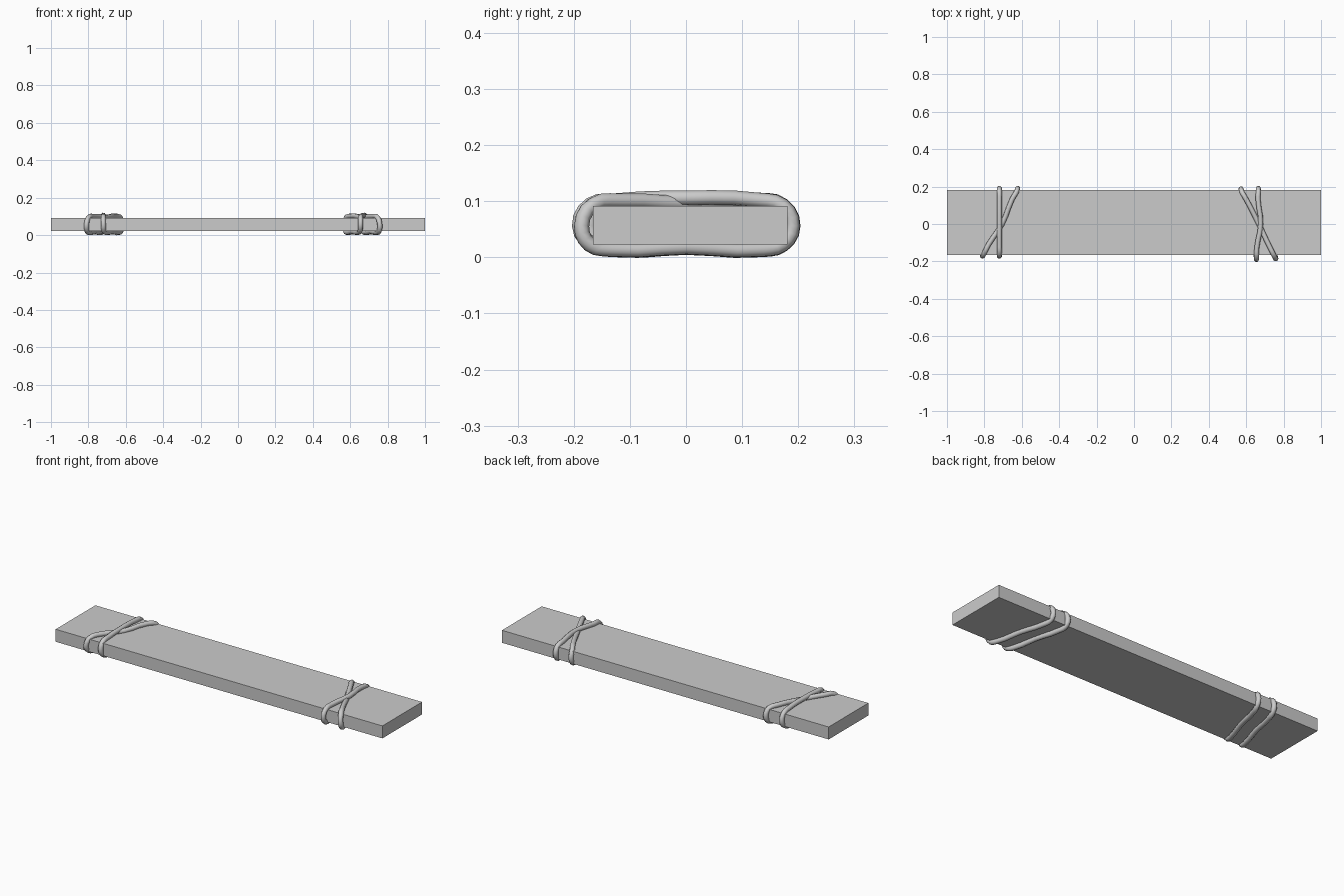
import bpy, math

if "Cube" in bpy.data.objects:
    bpy.data.objects.remove(bpy.data.objects["Cube"])

# Plank
bpy.ops.mesh.primitive_cube_add(size=1, location=(0, 0.0075, 0.0575))
plank = bpy.context.object
plank.name = "plank"
plank.scale = (2, 0.347, 0.069)
bpy.ops.object.transform_apply(location=True, scale=True)


def turn(front_x, back_x, next_x, front_y, back_y, mid_x, mid_z):
    """One wrap: up the front edge, over the top, down the back, under to next_x."""
    def at(a, b, t):
        return a + (b - a) * t
    pts = [(front_x, front_y, 0.056),
           (at(front_x, back_x, 0.06), front_y + 0.02, 0.094),
           (at(front_x, back_x, 0.18), front_y + 0.065, 0.101),
           (mid_x, 0.0, mid_z),
           (at(front_x, back_x, 0.84), back_y - 0.06, 0.102),
           (at(front_x, back_x, 0.97), back_y - 0.018, 0.092),
           (back_x, back_y, 0.056),
           (at(back_x, next_x, 0.03), back_y - 0.018, 0.023),
           (at(back_x, next_x, 0.14), back_y - 0.055, 0.014),
           (at(back_x, next_x, 0.5), 0.0, 0.018),
           (at(back_x, next_x, 0.86), front_y + 0.055, 0.014),
           (at(back_x, next_x, 0.97), front_y + 0.018, 0.023)]
    return pts


def rope(name, pts):
    cu = bpy.data.curves.new(name, 'CURVE')
    cu.dimensions = '3D'
    cu.bevel_depth = 0.0135
    cu.bevel_resolution = 2
    cu.resolution_u = 3
    sp = cu.splines.new('BEZIER')
    sp.bezier_points.add(len(pts) - 1)
    for bp, p in zip(sp.bezier_points, pts):
        bp.co = p
        bp.handle_left_type = bp.handle_right_type = 'AUTO'
    sp.use_cyclic_u = True
    ob = bpy.data.objects.new(name, cu)
    bpy.context.collection.objects.link(ob)
    bpy.ops.object.select_all(action='DESELECT')
    ob.select_set(True)
    bpy.context.view_layer.objects.active = ob
    bpy.ops.object.convert(target='MESH')
    bpy.ops.object.shade_smooth_by_angle(angle=math.radians(50))


# Each rope is one closed strand wrapped twice, crossing on top
rope("left_rope",
     turn(-0.72, -0.72, -0.81, -0.172, 0.191, -0.72, 0.106)
     + turn(-0.81, -0.622, -0.72, -0.172, 0.191, -0.705, 0.096))
rope("right_rope",
     turn(0.655, 0.665, 0.758, -0.19, 0.19, 0.678, 0.106)
     + turn(0.758, 0.572, 0.655, -0.186, 0.188, 0.667, 0.096))
